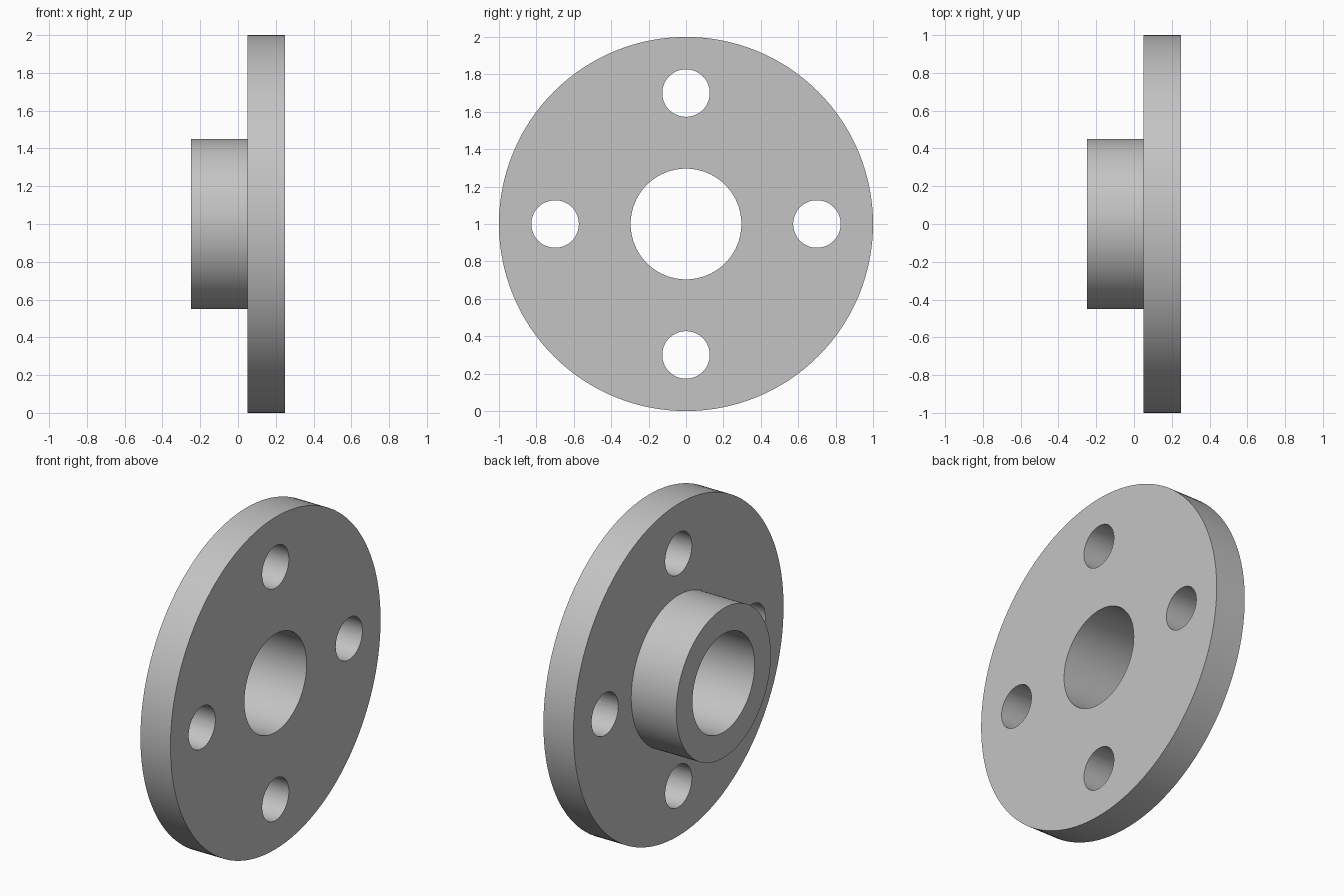
import bpy, bmesh, math
from mathutils import Matrix, Vector

AXIS_Z = 1.0          # height of the flange axis, which runs along x
SEGMENTS = 128
BORE, HUB, RIM = 0.296, 0.45, 1.0
BACK, STEP, FACE = -0.25, 0.05, 0.25
BOLT_CIRCLE, BOLT_RADIUS, BOLT_COUNT = 0.7, 0.127, 4

cube = bpy.data.objects.get("Cube")
if cube:
    bpy.data.objects.remove(cube, do_unlink=True)

# Material
steel = bpy.data.materials.new("light grey metal")
steel.use_nodes = True
grey = (0.55, 0.55, 0.55, 1.0)
steel.diffuse_color = grey
steel.node_tree.nodes["Principled BSDF"].inputs["Base Color"].default_value = grey


def mesh_object(name, bm):
    bmesh.ops.recalc_face_normals(bm, faces=bm.faces)
    mesh = bpy.data.meshes.new(name)
    bm.to_mesh(mesh)
    bm.free()
    mesh.materials.append(steel)
    obj = bpy.data.objects.new(name, mesh)
    bpy.context.collection.objects.link(obj)
    return obj


# Disc, hub and bore: one stepped section turned around the axis
section = [(BACK, BORE), (BACK, HUB), (STEP, HUB),
           (STEP, RIM), (FACE, RIM), (FACE, BORE)]
bm = bmesh.new()
verts = [bm.verts.new((x, 0, AXIS_Z + r)) for x, r in section]
edges = [bm.edges.new((v, verts[i - 1])) for i, v in enumerate(verts)]
bmesh.ops.spin(bm, geom=verts + edges, cent=(0, 0, AXIS_Z), axis=(1, 0, 0),
               angle=math.tau, steps=SEGMENTS, use_duplicate=False)
bmesh.ops.remove_doubles(bm, verts=bm.verts, dist=0.0001)
flange = mesh_object("hubbed_flange", bm)

# Bolt hole cutters, evenly spaced on the bolt circle
bm = bmesh.new()
for i in range(BOLT_COUNT):
    angle = math.tau * i / BOLT_COUNT
    centre = Vector(((STEP + FACE) / 2, BOLT_CIRCLE * math.cos(angle),
                     AXIS_Z + BOLT_CIRCLE * math.sin(angle)))
    bmesh.ops.create_cone(
        bm, cap_ends=True, segments=SEGMENTS // 2, radius1=BOLT_RADIUS,
        radius2=BOLT_RADIUS, depth=0.4,
        matrix=Matrix.Translation(centre) @ Matrix.Rotation(math.pi / 2, 4, "Y"))
cutter = mesh_object("bolt_hole_cutter", bm)
cutter.hide_render = True

# Drill the holes, then discard the cutter
drill = flange.modifiers.new("bolt holes", "BOOLEAN")
drill.operation = "DIFFERENCE"
drill.solver = "EXACT"
drill.object = cutter
bpy.ops.object.select_all(action="DESELECT")
bpy.context.view_layer.objects.active = flange
flange.select_set(True)
bpy.ops.object.modifier_apply(modifier=drill.name)
bpy.data.objects.remove(cutter, do_unlink=True)

# Smooth round walls, crisp rims
bpy.ops.object.shade_smooth_by_angle(angle=math.radians(30))
